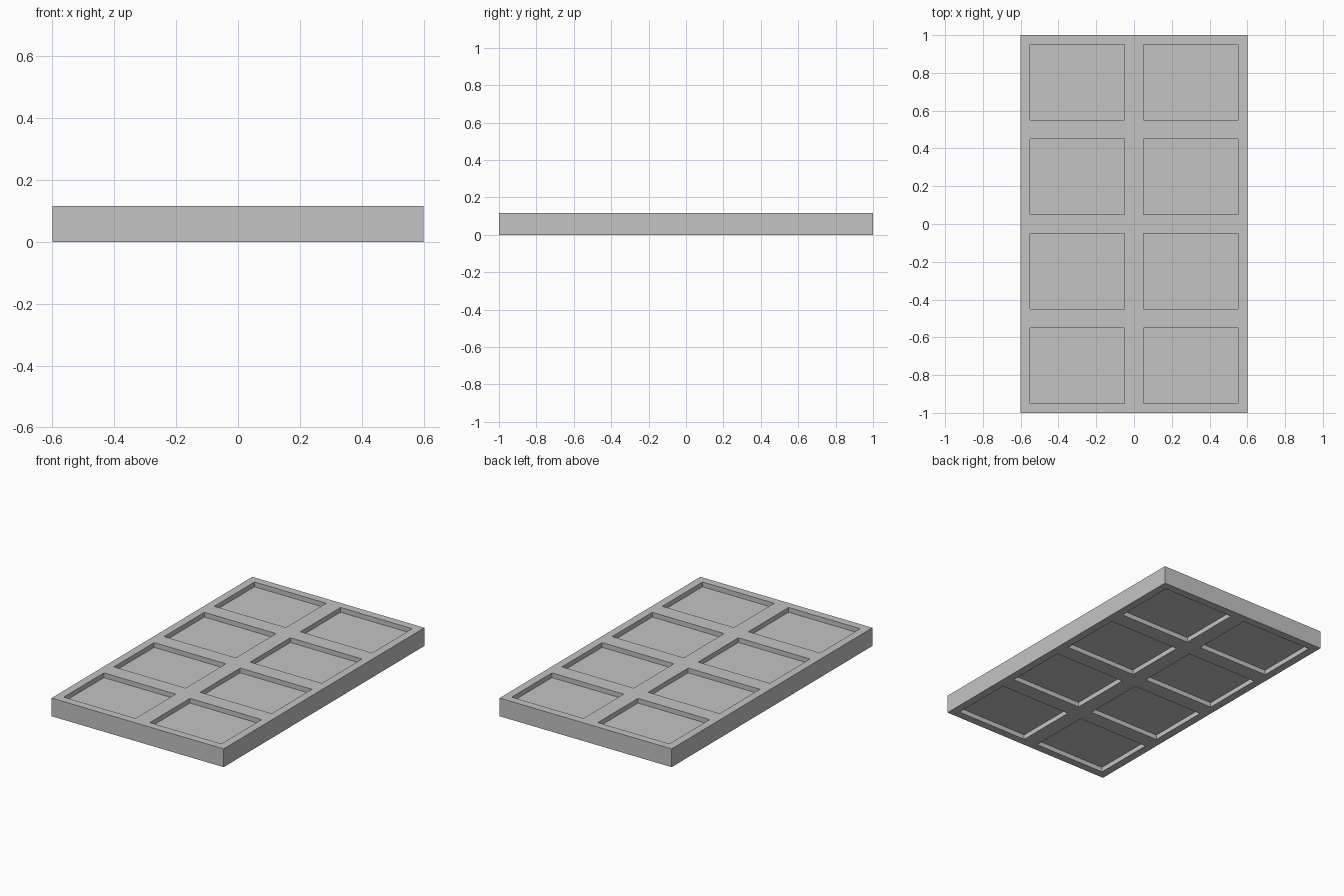
import bpy
import bmesh
from mathutils import Vector

cube = bpy.data.objects.get("Cube")
if cube:
    bpy.data.objects.remove(cube, do_unlink=True)

WIDTH, LENGTH, THICK = 1.2, 2.0, 0.115
BORDER, DEPTH = 0.05, 0.03
COLUMNS, ROWS = 2, 4
PANEL_X, PANEL_Y = 0.5, 0.4

# Plain grey finish
grey = bpy.data.materials.new("plain_grey")
grey.use_nodes = True
colour = (0.55, 0.55, 0.55, 1)
grey.diffuse_color = colour
grey.node_tree.nodes["Principled BSDF"].inputs["Base Color"].default_value = colour


def panel_edges(total, count, size):
    """Start and end of each panel along one axis."""
    pitch = (total - size - 2 * BORDER) / (count - 1)
    starts = [-total / 2 + BORDER + i * pitch for i in range(count)]
    return [(s, s + size) for s in starts]


# Solid slab
bm = bmesh.new()
bmesh.ops.create_cube(bm, size=1)
bmesh.ops.scale(bm, vec=(WIDTH, LENGTH, THICK), verts=bm.verts)
bmesh.ops.translate(bm, vec=(0, 0, THICK / 2), verts=bm.verts)

# Cut lines for stiles and rails
columns = panel_edges(WIDTH, COLUMNS, PANEL_X)
rows = panel_edges(LENGTH, ROWS, PANEL_Y)
for axis, spans in ((Vector((1, 0, 0)), columns), (Vector((0, 1, 0)), rows)):
    for span in spans:
        for position in span:
            bmesh.ops.bisect_plane(bm, geom=bm.verts[:] + bm.edges[:] + bm.faces[:],
                                   plane_co=axis * position, plane_no=axis)


def inside(value, spans):
    return any(a < value < b for a, b in spans)


# Sink the panels on both sides
bm.normal_update()
for side in (1, -1):
    panels = [f for f in bm.faces if f.normal.z * side > 0.9
              and inside(f.calc_center_median().x, columns)
              and inside(f.calc_center_median().y, rows)]
    sunk = bmesh.ops.extrude_discrete_faces(bm, faces=panels)["faces"]
    verts = list({v for f in sunk for v in f.verts})
    bmesh.ops.translate(bm, vec=(0, 0, -side * DEPTH), verts=verts)

bmesh.ops.recalc_face_normals(bm, faces=bm.faces)
mesh = bpy.data.meshes.new("panelled_door")
bm.to_mesh(mesh)
bm.free()
mesh.materials.append(grey)
door = bpy.data.objects.new("panelled_door", mesh)
bpy.context.collection.objects.link(door)
